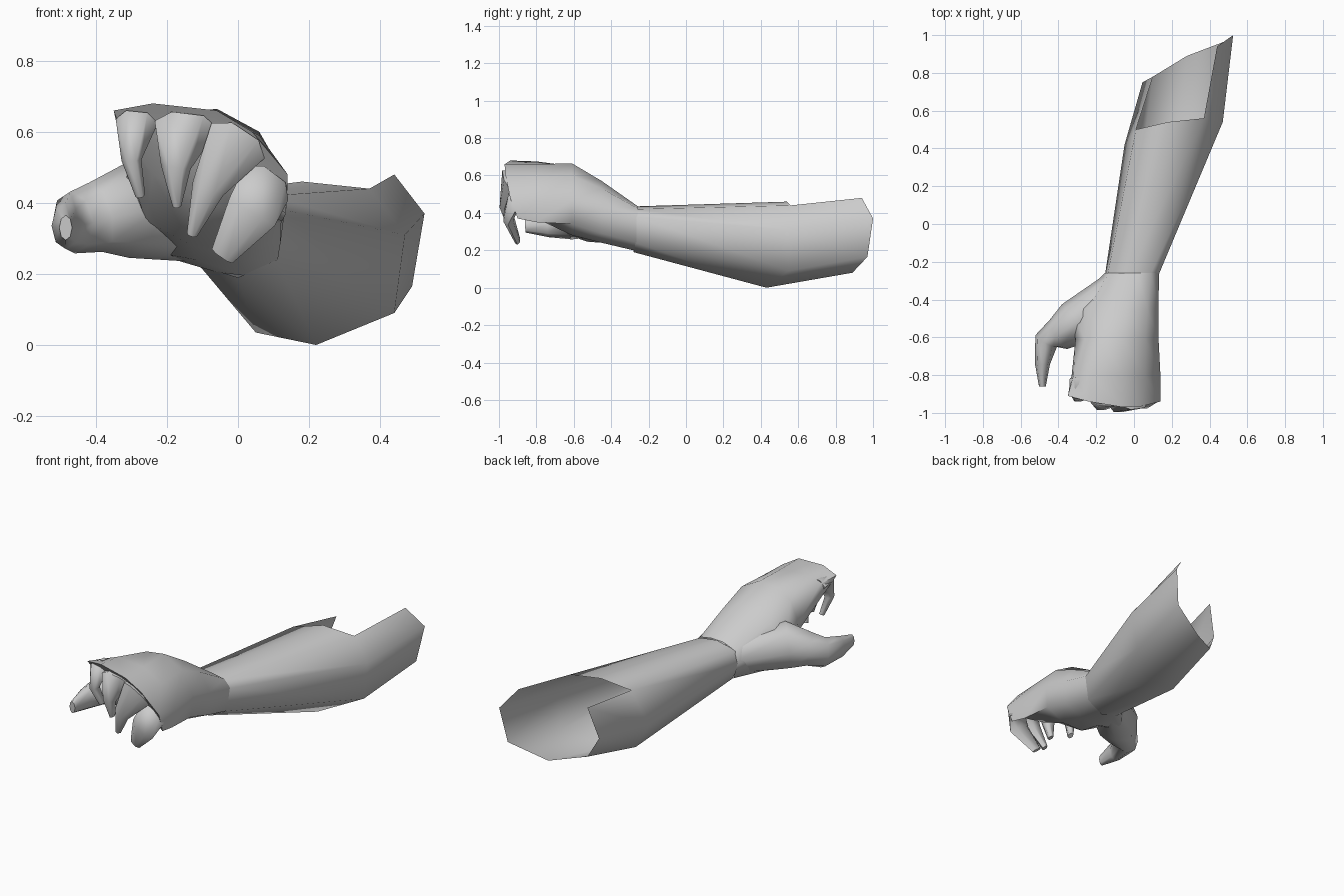
import bpy, bmesh, math
from mathutils import Vector


def make(name, verts, faces):
    me = bpy.data.meshes.new(name)
    me.from_pydata([tuple(v) for v in verts], [], faces)
    bm = bmesh.new()
    bm.from_mesh(me)
    bmesh.ops.recalc_face_normals(bm, faces=bm.faces)
    bm.to_mesh(me)
    bm.free()
    me.shade_smooth()
    me.set_sharp_from_angle(angle=math.radians(70))
    ob = bpy.data.objects.new(name, me)
    bpy.context.collection.objects.link(ob)
    return ob


def loft(name, rings, cap_start=False, cap_end=False):
    n = len(rings[0])
    verts = [p for r in rings for p in r]
    faces = []
    for i in range(len(rings) - 1):
        for j in range(n):
            k = (j + 1) % n
            faces.append((i*n + j, i*n + k, (i+1)*n + k, (i+1)*n + j))
    if cap_start:
        faces.append(tuple(range(n))[::-1])
    if cap_end:
        faces.append(tuple(range(len(verts) - n, len(verts))))
    return make(name, verts, faces)


def digit(name, stations, side=None, n=6):
    """Tapered tube; each station is x, y, z, half width, half thickness."""
    pts = [Vector(s[:3]) for s in stations]
    rings = []
    for i, s in enumerate(stations):
        t = (pts[min(i+1, len(pts)-1)] - pts[max(i-1, 0)]).normalized()
        a = Vector(side) if side else t.cross(Vector((0, 0, 1)))
        a = (a - t * a.dot(t)).normalized()
        b = a.cross(t)
        rings.append([pts[i] + a*s[3]*math.cos(q) + b*s[4]*math.sin(q)
                      for q in (2*math.pi*j/n for j in range(n))])
    return loft(name, rings, True, True)


# Forearm: open shell, notched along the top near the elbow
wrist = [(-.14, -.27, .40), (-.02, -.26, .435), (.09, -.26, .42), (.13, -.27, .38),
         (.11, -.27, .24), (0, -.28, .19), (-.11, -.28, .225), (-.155, -.28, .32)]
elbow = [(.01, .50, .42), (.18, .54, .46), (.37, .56, .44), (.47, .54, .31),
         (.44, .55, .09), (.22, .43, 0), (.05, .40, .035), (-.05, .42, .20)]
end = [(.10, .78, .40), (.44, .94, .48), (.525, 1.0, .37), (.49, .97, .165),
       (.28, .89, .08), (.10, .78, .11), (.045, .75, .22)]
faces = [(j, (j+1) % 8, 8 + (j+1) % 8, 8 + j) for j in range(8)]
lower = [10, 11, 12, 13, 14, 15, 8]
upper = [17, 18, 19, 20, 21, 22, 16]
faces += [(lower[k], lower[k+1], upper[k+1], upper[k]) for k in range(6)]
make("forearm", wrist + elbow + end, faces)

# Back of hand and palm, arched and tilted toward the little finger
palm = {
    -.26: [(-.155, .33), (-.135, .405), (-.06, .435), (.02, .437), (.09, .425),
           (.132, .38), (.112, .24), (.02, .195), (-.06, .205), (-.13, .24)],
    -.45: [(-.34, .42), (-.24, .52), (-.14, .56), (-.04, .57), (.07, .53),
           (.13, .43), (.12, .29), (.0, .24), (-.12, .24), (-.28, .27)],
    -.61: [(-.31, .48), (-.26, .60), (-.17, .65), (-.06, .665), (.06, .60),
           (.13, .47), (.12, .34), (.0, .28), (-.13, .28), (-.26, .35)],
    -.80: [(-.33, .57), (-.32, .64), (-.23, .675), (-.06, .66), (.06, .59),
           (.14, .46), (.125, .35), (0, .37), (-.12, .41), (-.24, .48)],
}
rings = [[(x, y, z) for x, z in ring] for y, ring in palm.items()]
rings.append([(-.335, -.89, .62), (-.35, -.91, .66), (-.24, -.94, .68), (-.06, -.97, .66),
              (.04, -.965, .60), (.14, -.94, .48), (.135, -.90, .37), (.02, -.84, .45),
              (-.10, -.84, .51), (-.23, -.84, .56)])
loft("hand", rings, False, True)

# Thumb, broad at the web
digit("thumb", [(-.07, -.30, .33, .075, .10), (-.30, -.52, .385, .125, .14),
                (-.40, -.585, .36, .09, .10), (-.465, -.62, .345, .065, .088),
                (-.485, -.74, .335, .04, .065), (-.485, -.86, .33, .018, .035)], n=8)

# Curled fingers: broad knuckles flush with the back of the hand, narrow tips
digit("index_finger", [(-.28, -.82, .62, .06, .04), (-.285, -.90, .63, .06, .045),
                       (-.30, -.915, .52, .028, .03), (-.275, -.88, .42, .014, .02)], (1, 0, 0))
digit("middle_finger", [(-.16, -.80, .615, .08, .045), (-.145, -.94, .62, .09, .045),
                        (-.175, -.955, .50, .042, .035), (-.172, -.93, .39, .012, .02)], (1, 0, -.12))
digit("ring_finger", [(-.02, -.80, .57, .08, .045), (0, -.95, .575, .09, .05),
                      (-.085, -.97, .44, .047, .03), (-.13, -.93, .31, .015, .02)], (1, 0, -.8))
digit("little_finger", [(.07, -.80, .45, .06, .05), (.08, -.925, .455, .078, .045),
                        (.04, -.95, .375, .075, .03), (-.045, -.90, .25, .035, .015)], (.75, 0, -.66))
